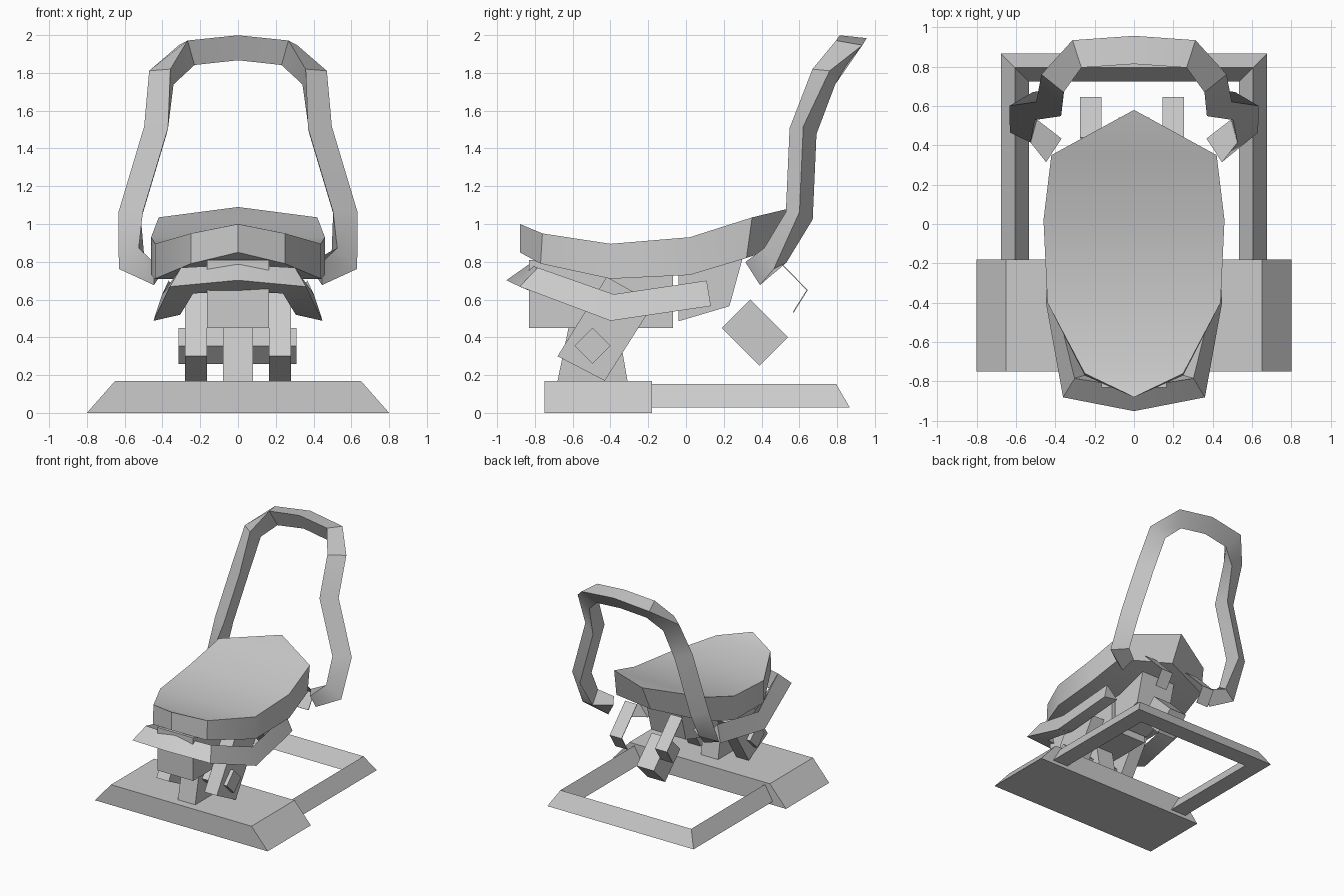
import bpy
import bmesh
import math
from mathutils import Vector

cube = bpy.data.objects.get("Cube")
if cube:
    bpy.data.objects.remove(cube, do_unlink=True)

GREY = (0.6, 0.6, 0.6, 1.0)
grey = bpy.data.materials.new("plain grey")
grey.diffuse_color = GREY
grey.use_nodes = True
grey.node_tree.nodes["Principled BSDF"].inputs["Base Color"].default_value = GREY


def make(name, verts, faces, smooth=None):
    mesh = bpy.data.meshes.new(name)
    mesh.from_pydata(verts, [], faces)
    bm = bmesh.new()
    bm.from_mesh(mesh)
    bmesh.ops.recalc_face_normals(bm, faces=bm.faces)
    bm.to_mesh(mesh)
    bm.free()
    mesh.materials.append(grey)
    obj = bpy.data.objects.new(name, mesh)
    bpy.context.collection.objects.link(obj)
    if smooth:
        bpy.ops.object.select_all(action="DESELECT")
        obj.select_set(True)
        bpy.context.view_layer.objects.active = obj
        bpy.ops.object.shade_smooth_by_angle(angle=math.radians(smooth))
    return obj


def skin(rings):
    """Faces joining equal rings of vertices, capped at both ends."""
    n, count = len(rings[0]), len(rings)
    faces = [list(range(n)), list(range((count - 1) * n, count * n))]
    for r in range(count - 1):
        for i in range(n):
            j = (i + 1) % n
            faces.append([r * n + i, r * n + j, (r + 1) * n + j, (r + 1) * n + i])
    return [v for ring in rings for v in ring], faces


def prism(name, outline, x0, x1):
    """Side profile of (y, z) points stretched across x."""
    make(name, *skin([[(x, y, z) for y, z in outline] for x in (x0, x1)]))


def triangle_tube(name, half, radius, smooth=35):
    """Mirrored three-sided bar; half lists (position, ridge direction) from the right-hand end inward."""
    flip = Vector((-1, 1, 1))
    half = [(Vector(p), Vector(a)) for p, a in half]
    other = [(p * flip, a * flip) for p, a in reversed(half) if p.x > 0.001]
    path = half + other
    rings = []
    for i, (p, ridge) in enumerate(path):
        before = (p - path[i - 1][0]).normalized() if i else None
        after = (path[i + 1][0] - p).normalized() if i + 1 < len(path) else None
        d_in, d_out = before or after, after or before
        miter = (d_in + d_out).normalized()
        a = (ridge - miter * ridge.dot(miter)).normalized()
        b = miter.cross(a)
        # widen the section in the plane of the bend
        bend = d_out - d_in
        stretch = 1 / max(miter.dot(d_in), 0.6) - 1
        ring = []
        for k in range(3):
            t = math.tau * k / 3
            v = (a * math.cos(t) + b * math.sin(t)) * radius
            if bend.length > 0.01:
                e = bend.normalized()
                v += e * v.dot(e) * stretch
            ring.append(p + v)
        rings.append(ring)
    make(name, *skin(rings), smooth)


# Wedge-ended floor base
base = [(-0.8, 0), (0.8, 0), (0.65, 0.17), (-0.65, 0.17)]
make("base", *skin([[(x, y, z) for x, z in base] for y in (-0.75, -0.18)]))

# Floor frame behind the base
up = (0, 0, 1)
triangle_tube("floor_frame", [((0.605, -0.2, 0.07), up), ((0.605, 0.795, 0.07), up)], 0.083)

# Column, tilted legs and axle
prism("column", [(-0.68, 0.17), (-0.31, 0.17), (-0.36, 0.46), (-0.62, 0.46)], -0.08, 0.08)
leg = [(-0.68, 0.30), (-0.43, 0.17), (-0.17, 0.58), (-0.42, 0.72)]
for side, name in ((-1, "right_leg"), (1, "left_leg")):
    prism(name, leg, side * 0.165, side * 0.28)
prism("axle", [(-0.59, 0.355), (-0.495, 0.26), (-0.40, 0.355), (-0.495, 0.45)], -0.315, 0.31)

# Housing and rear support under the seat
prism("housing", [(-0.83, 0.45), (-0.07, 0.45), (-0.07, 0.8), (-0.83, 0.81)], -0.165, 0.165)
prism("rear_support", [(-0.04, 0.485), (0.23, 0.565), (0.30, 0.82), (-0.04, 0.76)], -0.16, 0.16)

# Tilted pad and thin bent straps at the back
prism("rear_pad", [(0.19, 0.45), (0.39, 0.25), (0.54, 0.40), (0.34, 0.60)], -0.08, 0.08)
strap = [(0.44, 0.86), (0.645, 0.65), (0.57, 0.53), (0.565, 0.534), (0.638, 0.65), (0.435, 0.857)]
for name, x in (("right_strap", -0.22), ("left_strap", 0.20)):
    prism(name, strap, x - 0.055, x + 0.055)

# Dished seat: rows of half width, top y, top z, bottom y, bottom z
rows = [(0, -0.88, 1.0, -0.88, 0.85), (0.25, -0.76, 0.95, -0.77, 0.79),
        (0.44, -0.4, 0.895, -0.4, 0.71), (0.46, 0.02, 0.93, 0.02, 0.73),
        (0.42, 0.35, 1.035, 0.32, 0.82), (0, 0.58, 1.09, 0.47, 0.87)]
verts, faces = [], []
for w, yt, zt, yb, zb in rows:
    verts += [(-w, yt, zt), (w, yt, zt), (w, yb, zb), (-w, yb, zb)]
for r in range(len(rows) - 1):
    for i in range(4):
        j = (i + 1) % 4
        faces.append([r * 4 + i, r * 4 + j, r * 4 + 4 + j, r * 4 + 4 + i])
seat = make("seat", verts, faces)
bm = bmesh.new()
bm.from_mesh(seat.data)
bmesh.ops.remove_doubles(bm, verts=bm.verts, dist=0.001)
bmesh.ops.recalc_face_normals(bm, faces=bm.faces)
bm.to_mesh(seat.data)
bm.free()
seat.select_set(True)
bpy.context.view_layer.objects.active = seat
bpy.ops.object.shade_smooth_by_angle(angle=math.radians(25))

# Front bumper wrapped below the seat
triangle_tube("front_bumper", [
    ((0.35, 0.12, 0.62), (1, 0, -0.9)), ((0.385, -0.39, 0.545), (1, 0, -0.9)),
    ((0.30, -0.81, 0.69), (0.6, -0.8, -0.3)), ((0, -0.867, 0.71), (0, -1, -0.1))], 0.083)

# Tall back rail
inward = (-0.5, -0.85, 0)
triangle_tube("back_rail", [
    ((0.42, 0.38, 0.755), (0, -0.8, 0.3)), ((0.55, 0.47, 0.81), (-0.4, -0.85, 0.3)),
    ((0.55, 0.60, 1.05), inward), ((0.415, 0.62, 1.5), inward),
    ((0.39, 0.74, 1.79), (-0.3, -0.85, 0.2)), ((0.27, 0.86, 1.92), (0.1, -0.75, 0.5)),
    ((0, 0.88, 1.95), (0, -0.75, 0.55))], 0.083)
